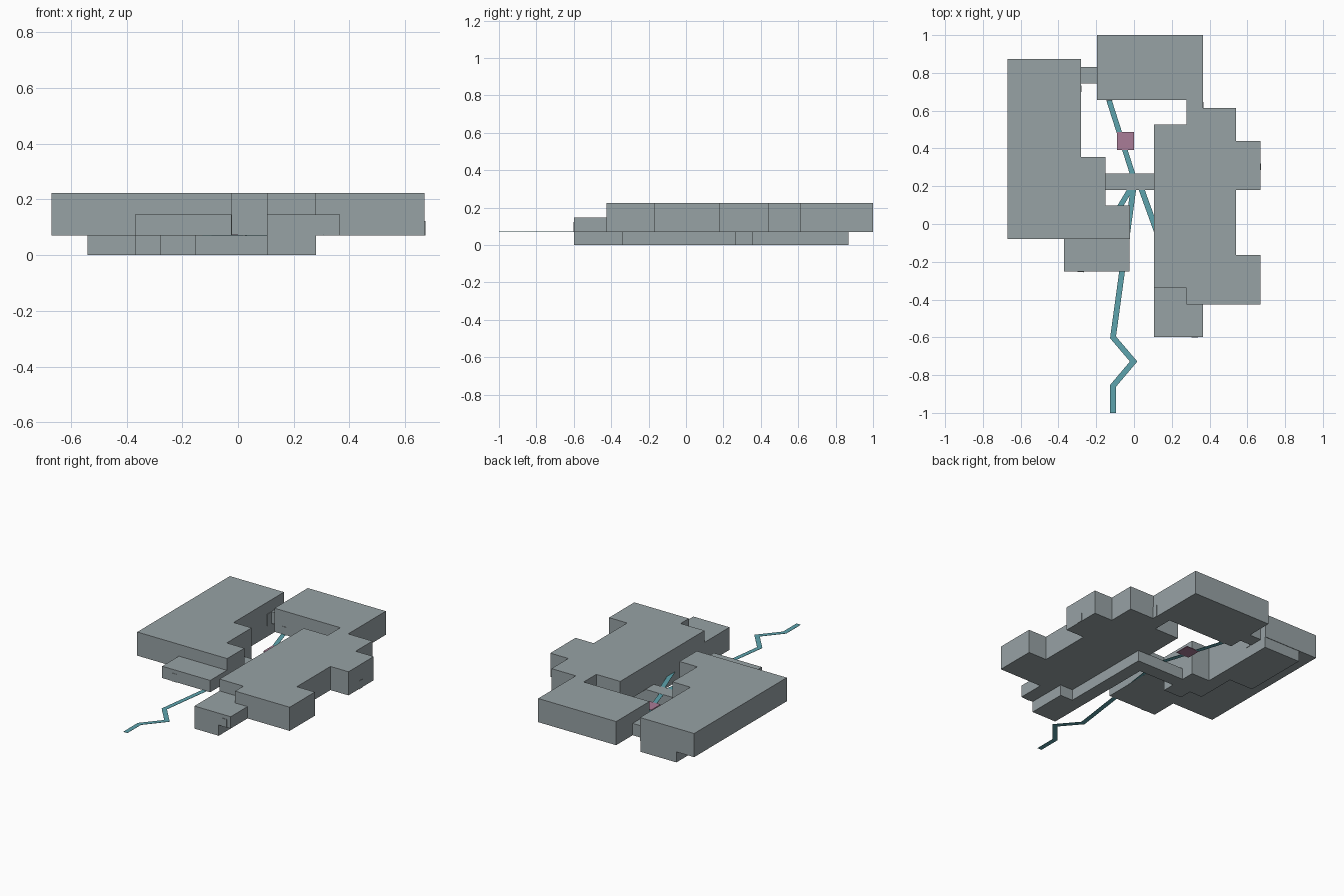
import bpy, bmesh, math
from mathutils import Vector

if "Cube" in bpy.data.objects:
    bpy.data.objects.remove(bpy.data.objects["Cube"])


def material(name, rgb):
    m = bpy.data.materials.new(name)
    m.diffuse_color = (*rgb, 1)
    m.use_nodes = True
    m.node_tree.nodes["Principled BSDF"].inputs["Base Color"].default_value = m.diffuse_color
    return m


GREY = material("slate grey", (0.31, 0.36, 0.375))
TEAL = material("path teal", (0.11, 0.37, 0.42))
PINK = material("plum pink", (0.40, 0.20, 0.31))


def prism(name, outline, z0, z1, mat):
    """Extrude a flat outline from z0 up to z1."""
    bm = bmesh.new()
    face = bm.faces.new([bm.verts.new((x, y, z0)) for x, y in outline])
    top = bmesh.ops.extrude_face_region(bm, geom=[face])
    verts = [v for v in top["geom"] if isinstance(v, bmesh.types.BMVert)]
    bmesh.ops.translate(bm, verts=verts, vec=(0, 0, z1 - z0))
    bmesh.ops.recalc_face_normals(bm, faces=bm.faces)
    me = bpy.data.meshes.new(name)
    bm.to_mesh(me)
    bm.free()
    me.materials.append(mat)
    ob = bpy.data.objects.new(name, me)
    bpy.context.collection.objects.link(ob)
    return ob


def box(name, x0, x1, y0, y1, z0, z1, mat=GREY):
    return prism(name, [(x0, y0), (x1, y0), (x1, y1), (x0, y1)], z0, z1, mat)


def ribbon(name, points, width, z0, z1):
    """Flat mitred strip along a polyline."""
    pts = [Vector(p) for p in points]
    left, right = [], []
    for i, p in enumerate(pts):
        a = (p - pts[i - 1]).normalized() if i else (pts[1] - p).normalized()
        b = (pts[i + 1] - p).normalized() if i < len(pts) - 1 else a
        t = (a + b).normalized()
        n = Vector((-t.y, t.x))
        half = width / 2 / max(0.5, t.dot(a))
        left.append(p + n * half)
        right.append(p - n * half)
    return prism(name, [tuple(q) for q in left + right[::-1]], z0, z1, TEAL)


FLOOR, DOOR, LOW, ROOF = 0.07, 0.123, 0.147, 0.224

# Main storey wings
prism("left_wing", [(-0.67, -0.08), (-0.022, -0.08), (-0.022, 0.098), (-0.15, 0.098),
                    (-0.15, 0.355), (-0.28, 0.355), (-0.28, 0.873), (-0.67, 0.873)],
      FLOOR, ROOF, GREY)
prism("right_wing", [(0.105, -0.34), (0.277, -0.34), (0.277, -0.425), (0.67, -0.425),
                     (0.67, -0.165), (0.54, -0.165), (0.54, 0.18), (0.67, 0.18),
                     (0.67, 0.44), (0.54, 0.44), (0.54, 0.613), (0.365, 0.613),
                     (0.365, 1.0), (-0.197, 1.0), (-0.197, 0.657), (0.277, 0.657),
                     (0.277, 0.527), (0.105, 0.527)], FLOOR, ROOF, GREY)

# Low entrance halls and the link corridor
box("left_entrance", -0.37, -0.024, -0.252, -0.08, FLOOR, LOW)
prism("right_entrance", [(0.105, -0.598), (0.366, -0.598), (0.366, -0.425),
                         (0.277, -0.425), (0.277, -0.34), (0.105, -0.34)],
      FLOOR, LOW, GREY)
box("link_corridor", -0.28, -0.197, 0.743, 0.83, FLOOR, LOW)

# Lower storey, with its passage crossing the courtyard
prism("lower_passage", [(0.105, -0.598), (0.28, -0.598), (0.28, -0.34), (0.19, -0.34),
                        (0.19, 0.267), (-0.15, 0.267), (-0.15, 0.18), (0.105, 0.18)],
      0, FLOOR + 0.003, GREY)
prism("lower_rooms", [(-0.54, 0.44), (-0.37, 0.44), (-0.37, 0.18), (-0.28, 0.18),
                      (-0.28, 0.098), (-0.15, 0.098), (-0.15, 0.355), (-0.28, 0.355),
                      (-0.28, 0.87), (-0.54, 0.87)], 0, FLOOR, GREY)

# Thin door plates: centre, wall axis, outward sign, top
for name, x, y, axis, sign, top in [
        ("left_entrance_door", -0.282, -0.252, "y", -1, DOOR),
        ("right_entrance_door", 0.322, -0.598, "y", -1, DOOR),
        ("courtyard_door", -0.13, 0.657, "y", -1, DOOR),
        ("east_door", 0.67, 0.303, "x", 1, DOOR),
        ("north_east_door", 0.365, 0.63, "x", 1, LOW),
        ("link_door", -0.28, 0.715, "x", 1, LOW)]:
    w, t = 0.017, 0.003
    if axis == "y":
        box(name, x - w, x + w, *sorted((y, y + sign * t)), FLOOR, top)
    else:
        box(name, *sorted((x, x + sign * t)), y - w, y + w, FLOOR, top)

# Walkways
z0, z1 = 0.0705, 0.072
ribbon("main_path", [(-0.111, -1.0), (-0.111, -0.857), (-0.002, -0.728),
                     (-0.111, -0.6), (0.002, 0.225)], 0.03, z0, z1)
ribbon("north_path", [(0.005, 0.225), (-0.132, 0.655)], 0.028, z0, z1)
ribbon("west_path", [(0.005, 0.225), (-0.28, -0.25)], 0.028, z0, z1)
ribbon("east_path", [(0.025, 0.225), (0.322, -0.597)], 0.03, z0, z1)

# Courtyard marker slab
box("courtyard_slab", -0.091, 0.0, 0.392, 0.487, 0.07, 0.075, PINK)
